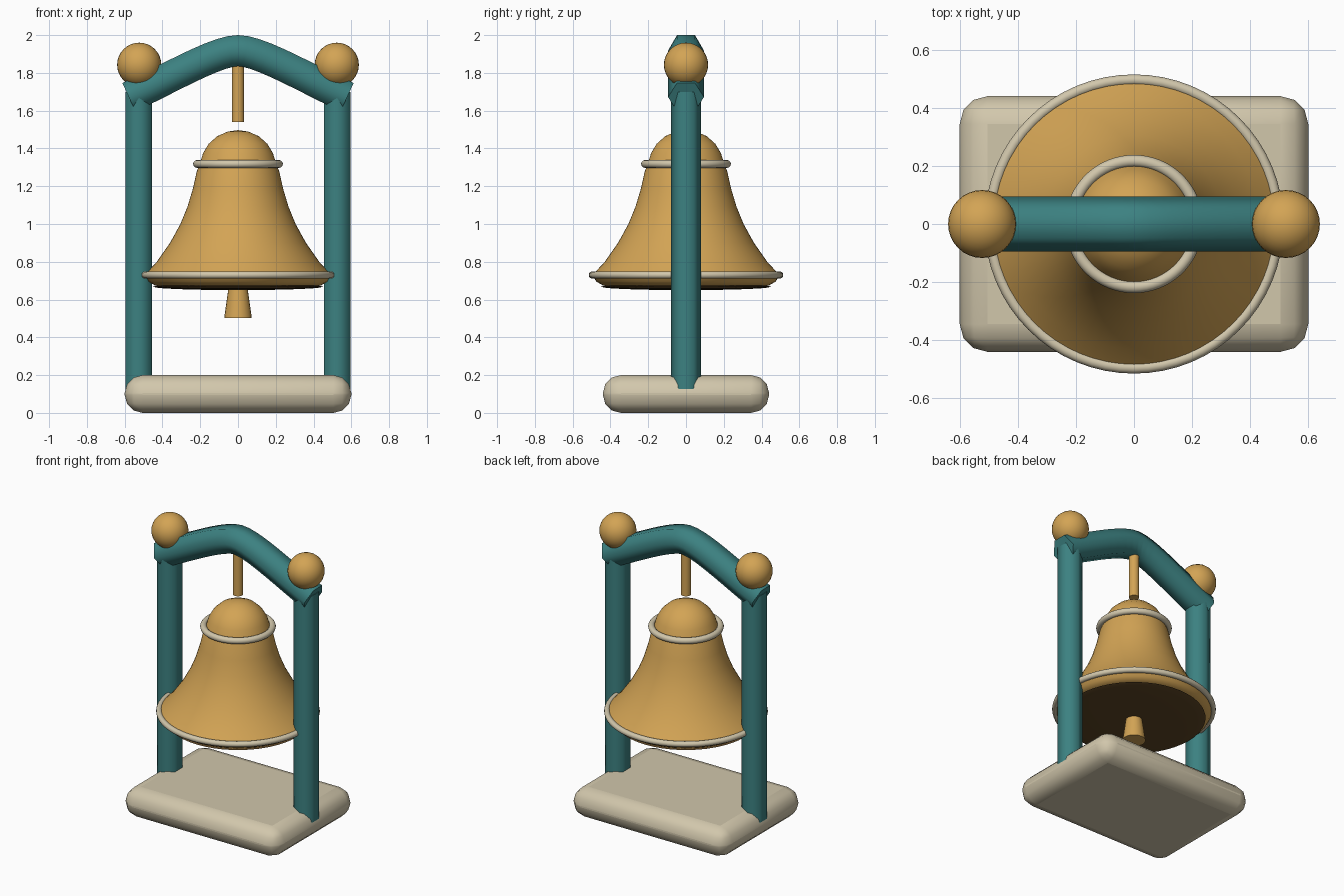
import bpy, bmesh, math
from mathutils import Vector

if "Cube" in bpy.data.objects:
    bpy.data.objects.remove(bpy.data.objects["Cube"])


def material(name, rgb):
    m = bpy.data.materials.new(name)
    m.diffuse_color = (*rgb, 1)
    m.use_nodes = True
    m.node_tree.nodes["Principled BSDF"].inputs["Base Color"].default_value = m.diffuse_color
    return m


GOLD = material("gold", (0.65, 0.37, 0.09))
TEAL = material("teal", (0.045, 0.22, 0.22))
CREAM = material("cream", (0.64, 0.57, 0.41))
DARK = material("dark_brown", (0.11, 0.06, 0.018))


def finish(name, mat, angle=60):
    ob = bpy.context.object
    ob.name = name
    ob.data.materials.append(mat)
    bpy.ops.object.shade_smooth_by_angle(angle=math.radians(angle))
    return ob


def from_bmesh(name, bm, mat, angle=60):
    bmesh.ops.recalc_face_normals(bm, faces=bm.faces)
    me = bpy.data.meshes.new(name)
    bm.to_mesh(me)
    bm.free()
    ob = bpy.data.objects.new(name, me)
    bpy.context.collection.objects.link(ob)
    bpy.ops.object.select_all(action='DESELECT')
    ob.select_set(True)
    bpy.context.view_layer.objects.active = ob
    return finish(name, mat, angle)


def hex_tube(name, path, r, mat):
    """Six-sided capped tube along a path in the xz plane."""
    bm = bmesh.new()
    pts = [Vector((x, 0, z)) for x, z in path]
    rings = []
    for i, p in enumerate(pts):
        t = (pts[min(i + 1, len(pts) - 1)] - pts[max(i - 1, 0)]).normalized()
        n = Vector((-t.z, 0, t.x))
        rings.append([bm.verts.new(p + r * (math.cos(a) * Vector((0, 1, 0)) + math.sin(a) * n))
                      for a in (k * math.pi / 3 for k in range(6))])
    for a, b in zip(rings, rings[1:]):
        for k in range(6):
            bm.faces.new((a[k], a[(k + 1) % 6], b[(k + 1) % 6], b[k]))
    bm.faces.new(rings[0])
    bm.faces.new(rings[-1])
    return from_bmesh(name, bm, mat, 65)


def lathe(name, profile, mat, steps=64):
    bm = bmesh.new()
    vs = [bm.verts.new((r, 0, z)) for r, z in profile]
    es = [bm.edges.new(e) for e in zip(vs, vs[1:])]
    bmesh.ops.spin(bm, geom=vs + es, cent=(0, 0, 0), axis=(0, 0, 1),
                   angle=math.tau, steps=steps, use_duplicate=False)
    bmesh.ops.remove_doubles(bm, verts=bm.verts, dist=0.0005)
    return from_bmesh(name, bm, mat, 40)


# Rounded base slab
bpy.ops.mesh.primitive_cube_add(size=1, location=(0, 0, 0.1))
base = bpy.context.object
base.scale = (1.2, 0.88, 0.2)
bpy.ops.object.transform_apply(location=False, rotation=False, scale=True)
bev = base.modifiers.new("round_edges", 'BEVEL')
bev.width = 0.095
bev.segments = 3
finish("base", CREAM, 40)

# Posts and ball finials
for side, s in (("left", -1), ("right", 1)):
    hex_tube(side + "_post", [(s * 0.525, 0.12), (s * 0.525, 1.70)], 0.08, TEAL)
    bpy.ops.mesh.primitive_uv_sphere_add(segments=32, ring_count=16, radius=0.117,
                                         location=(s * 0.523, 0, 1.843))
    finish(side + "_finial", GOLD)

# Arched top beam: one Bezier half, mirrored
a, b, c, d = (Vector(p) for p in ((-0.578, 1.672), (-0.40, 1.75), (-0.12, 1.918), (0, 1.918)))
half = [(1 - t) ** 3 * a + 3 * t * (1 - t) ** 2 * b + 3 * t * t * (1 - t) * c + t ** 3 * d
        for t in (i / 10 for i in range(11))]
path = [(p.x, p.y) for p in half]
hex_tube("arch_beam", path + [(-x, z) for x, z in path[-2::-1]], 0.095, TEAL)

# Hanger rod below the arch
bpy.ops.mesh.primitive_cylinder_add(vertices=16, radius=0.033, depth=0.36, location=(0, 0, 1.72))
finish("hanger_rod", GOLD)

# Bell body
lathe("bell", [(0, 1.497), (0.055, 1.489), (0.11, 1.465), (0.155, 1.425), (0.185, 1.375),
               (0.20, 1.325), (0.218, 1.28), (0.238, 1.19), (0.268, 1.09), (0.305, 1.0),
               (0.36, 0.90), (0.43, 0.80), (0.495, 0.73), (0.475, 0.695), (0.44, 0.675),
               (0, 0.675)], GOLD)

# Cream trim rings
for name, R, r, z in (("shoulder_ring", 0.217, 0.021, 1.318), ("lip_ring", 0.496, 0.019, 0.73)):
    bpy.ops.mesh.primitive_torus_add(major_radius=R, minor_radius=r, major_segments=64,
                                     minor_segments=12, location=(0, 0, z))
    finish(name, CREAM)

# Dark mouth of the bell
bpy.ops.mesh.primitive_uv_sphere_add(segments=48, ring_count=12, radius=1, location=(0, 0, 0.668))
bpy.context.object.scale = (0.45, 0.45, 0.018)
bpy.ops.object.transform_apply(location=False, rotation=False, scale=True)
finish("bell_mouth", DARK)

# Clapper
bpy.ops.mesh.primitive_cone_add(vertices=20, radius1=0.073, radius2=0.045, depth=0.2,
                                location=(0, 0, 0.602))
finish("clapper", GOLD)
